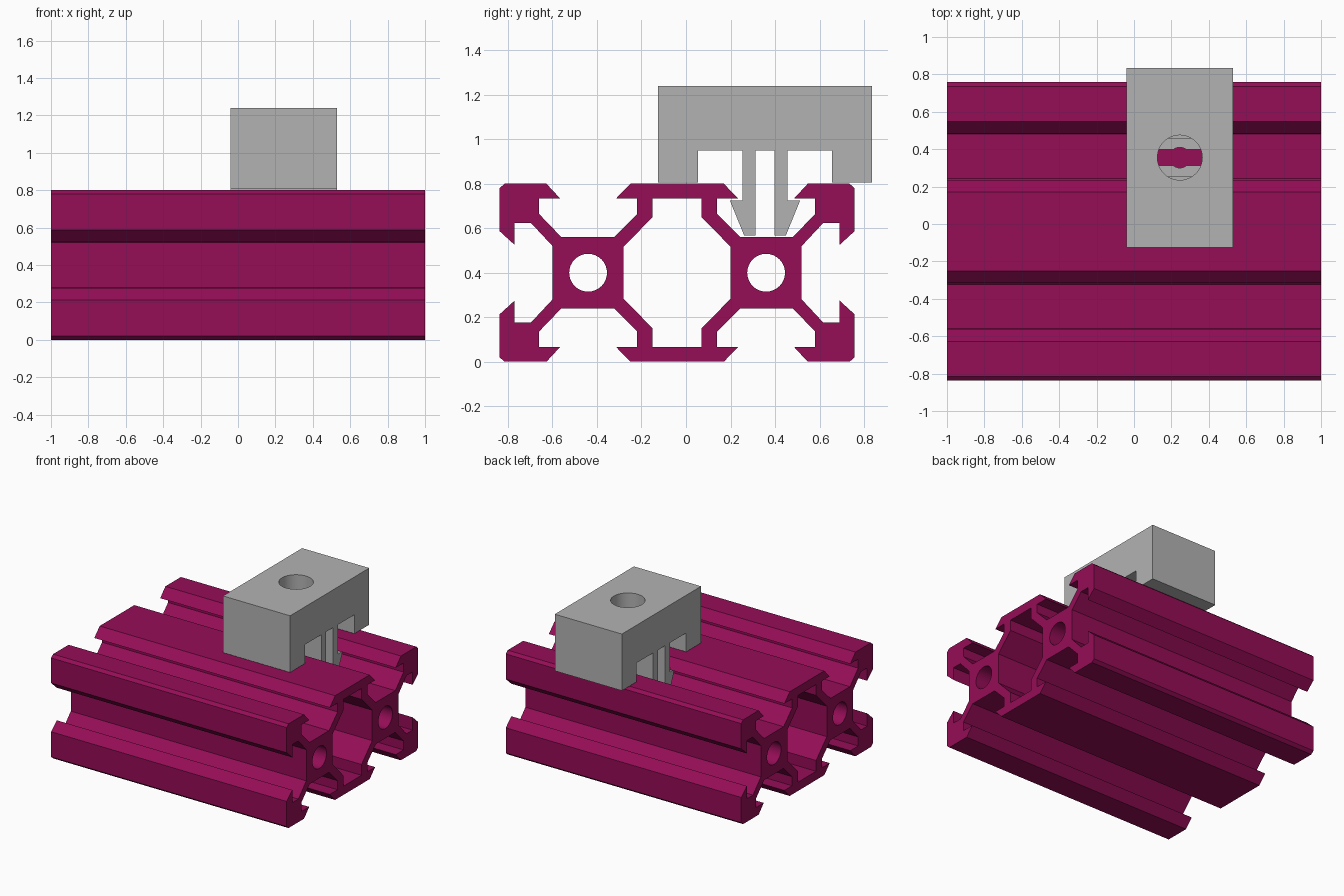
import bpy, bmesh, math
from mathutils import Vector

cube = bpy.data.objects.get("Cube")
if cube:
    bpy.data.objects.remove(cube)


def material(name, rgb):
    m = bpy.data.materials.new(name)
    m.use_nodes = True
    m.diffuse_color = (*rgb, 1)
    m.node_tree.nodes["Principled BSDF"].inputs["Base Color"].default_value = (*rgb, 1)
    return m


def circle(y, z, r, n=32):
    return [(y + r * math.cos(math.tau * i / n), z + r * math.sin(math.tau * i / n))
            for i in range(n)]


def extrude_x(name, loops, x0, x1, mat):
    """Fill closed (y, z) loops, inner loops being holes, and extrude along x."""
    bm = bmesh.new()
    for loop in loops:
        vs = [bm.verts.new((x0, y, z)) for y, z in loop]
        for a, b in zip(vs, vs[1:] + vs[:1]):
            bm.edges.new((a, b))
    bmesh.ops.triangle_fill(bm, use_beauty=True, use_dissolve=False, edges=bm.edges[:])
    out = bmesh.ops.extrude_face_region(bm, geom=bm.faces[:])
    moved = [g for g in out["geom"] if isinstance(g, bmesh.types.BMVert)]
    bmesh.ops.translate(bm, verts=moved, vec=Vector((x1 - x0, 0, 0)))
    bmesh.ops.recalc_face_normals(bm, faces=bm.faces[:])
    mesh = bpy.data.meshes.new(name)
    bm.to_mesh(mesh)
    bm.free()
    mesh.materials.append(mat)
    ob = bpy.data.objects.new(name, mesh)
    bpy.context.collection.objects.link(ob)
    return ob


def smooth(ob):
    bpy.ops.object.select_all(action='DESELECT')
    ob.select_set(True)
    bpy.context.view_layer.objects.active = ob
    bpy.ops.object.shade_smooth_by_angle(angle=math.radians(30))


def four_way(quarter, cy, cz):
    """Mirror a quarter outline (top to side) into a closed loop."""
    back = quarter[::-1]
    pts = (quarter + [(y, -z) for y, z in back]
           + [(-y, -z) for y, z in quarter] + [(-y, z) for y, z in back])
    return [(y + cy, z + cz) for y, z in pts]


magenta = material("deep magenta", (0.30, 0.004, 0.095))
grey = material("light grey", (0.45, 0.45, 0.45))

# Slotted rail: outer outline, central cavity and two round bores
RAIL_Y, RAIL_Z, BORE = -0.04, 0.40, 0.40
outer = [(.21, .4), (.275, .333), (.18, .333), (.18, .264), (.284, .16),
         (.52, .16), (.62, .264), (.62, .333), (.525, .333), (.587, .4),
         (.775, .4), (.798, .38), (.798, .187), (.73, .125), (.73, .223),
         (.656, .223), (.56, .12)]
cavity = [(.11, .333), (.11, .25), (.24, .117)]
rail = extrude_x("slotted_rail",
                 [four_way(outer, RAIL_Y, RAIL_Z), four_way(cavity, RAIL_Y, RAIL_Z),
                  circle(RAIL_Y - BORE, RAIL_Z, .085), circle(RAIL_Y + BORE, RAIL_Z, .085)],
                 -1, 1, magenta)
smooth(rail)

# Snap-in clip: block with two feet and two barbed prongs
CLIP_X, CLIP_Y = 0.245, 0.355
half = [(.042, .95), (.042, .568), (.094, .568), (.158, .725), (.102, .725),
        (.102, .95), (.30, .95), (.30, .805), (.48, .805), (.48, 1.24)]
outline = [(CLIP_Y + y, z) for y, z in half] + [(CLIP_Y - y, z) for y, z in half[::-1]]
clip = extrude_x("snap_clip", [outline], CLIP_X - .285, CLIP_X + .285, grey)

# Screw hole: wide through the block, narrow between the prongs
for name, radius, z0, z1 in (("wide_hole_cutter", .12, .95, 1.4),
                             ("narrow_hole_cutter", .055, .4, 1.1)):
    bpy.ops.mesh.primitive_cylinder_add(vertices=48, radius=radius, depth=z1 - z0,
                                        location=(CLIP_X, CLIP_Y, (z0 + z1) / 2))
    cutter = bpy.context.object
    cutter.name = name
    cutter.data.materials.append(grey)
    bpy.context.view_layer.objects.active = clip
    mod = clip.modifiers.new(name, 'BOOLEAN')
    mod.operation = 'DIFFERENCE'
    mod.solver = 'EXACT'
    mod.object = cutter
    bpy.ops.object.modifier_apply(modifier=mod.name)
    bpy.data.objects.remove(cutter)
smooth(clip)
